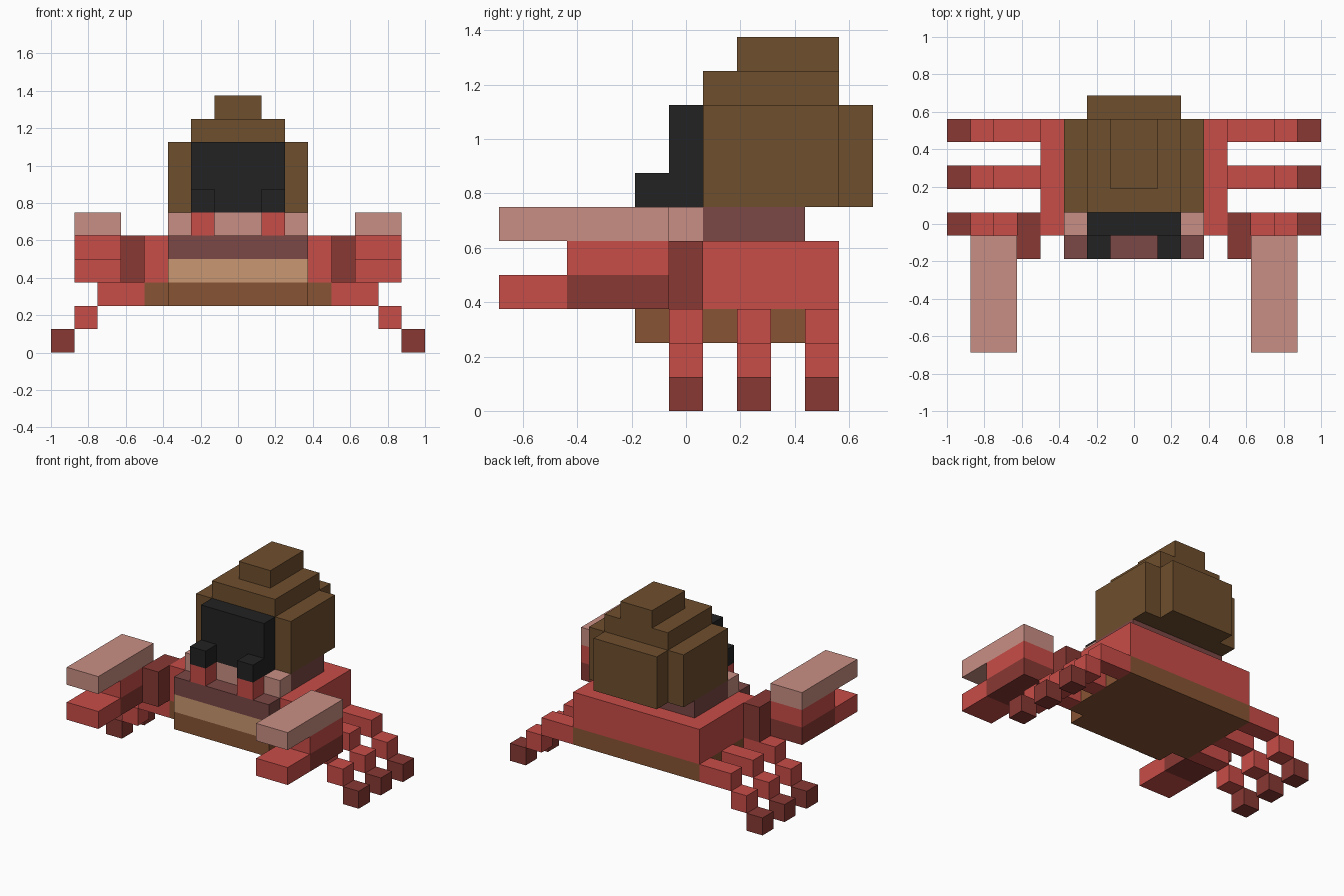
import bpy

cube = bpy.data.objects.get("Cube")
if cube:
    bpy.data.objects.remove(cube, do_unlink=True)

U = 0.125      # size of one block
Y0 = -0.6875   # front-most edge of the block grid


def to_linear(c):
    c /= 255
    return c / 12.92 if c <= 0.04045 else ((c + 0.055) / 1.055) ** 2.4


def make_material(name, hex_code):
    rgb = [to_linear(v) for v in bytes.fromhex(hex_code)]
    mat = bpy.data.materials.new(name)
    mat.use_nodes = True
    mat.diffuse_color = (*rgb, 1)
    bsdf = next(n for n in mat.node_tree.nodes if n.type == 'BSDF_PRINCIPLED')
    bsdf.inputs["Base Color"].default_value = (*rgb, 1)
    return mat


red = make_material("red", "C94D48")
dark_red = make_material("dark red", "883833")
pink = make_material("pale pink", "C98F84")
shell_brown = make_material("shell brown", "6F4E2D")
belly_brown = make_material("belly brown", "875434")
tan = make_material("tan", "CA9972")
mauve = make_material("mauve", "7B4845")
black = make_material("black", "222222")


def block(name, mat, x, y, z):
    """Box between grid lines, each axis given as (low, high)."""
    spans = (x, y, z)
    size = [(b - a) * U for a, b in spans]
    mid = [(a + b) / 2 * U for a, b in spans]
    mid[1] += Y0
    bpy.ops.mesh.primitive_cube_add(size=1, location=mid)
    obj = bpy.context.object
    obj.name = name
    obj.scale = size
    bpy.ops.object.transform_apply(location=False, rotation=False, scale=True)
    obj.data.materials.append(mat)


def centred(name, mat, half, y, z):
    block(name, mat, (-half, half), y, z)


def paired(name, mat, x, y, z):
    block("left_" + name, mat, x, y, z)
    block("right_" + name, mat, (-x[1], -x[0]), y, z)


# Body and belly
centred("belly", belly_brown, 4, (5, 10), (2, 3))
centred("belly_front", belly_brown, 3, (4, 5), (2, 3))
centred("body", red, 4, (5, 10), (3, 5))
centred("chin", tan, 3, (4, 5), (3, 4))
centred("mouth", mauve, 3, (4, 5), (4, 5))
centred("face", pink, 3, (5, 6), (5, 6))
centred("neck", mauve, 3, (6, 9), (5, 6))

# Shell with its dark opening
centred("shell_opening", black, 2, (5, 6), (6, 9))
centred("shell_main", shell_brown, 3, (6, 10), (6, 9))
centred("shell_back", shell_brown, 2, (10, 11), (6, 9))
centred("shell_upper", shell_brown, 2, (6, 10), (9, 10))
centred("shell_top", shell_brown, 1, (7, 10), (10, 11))

# Eyes on stalks
paired("eye_stalk", red, (1, 2), (4, 5), (5, 6))
paired("eye", black, (1, 2), (4, 5), (6, 7))

# Arms and claws
paired("arm", dark_red, (4, 5), (4, 6), (3, 5))
paired("claw_upper", pink, (5, 7), (0, 5), (5, 6))
paired("claw_middle", red, (5, 7), (2, 5), (4, 5))
paired("claw_lower", dark_red, (5, 7), (2, 5), (3, 4))
paired("claw_lower_tip", red, (5, 7), (0, 2), (3, 4))

# Three pairs of stepped legs
for label, y in (("front", 5), ("middle", 7), ("back", 9)):
    span = (y, y + 1)
    paired(label + "_leg_thigh", red, (4, 6), span, (2, 3))
    paired(label + "_leg_shin", red, (6, 7), span, (1, 2))
    paired(label + "_leg_foot", dark_red, (7, 8), span, (0, 1))
